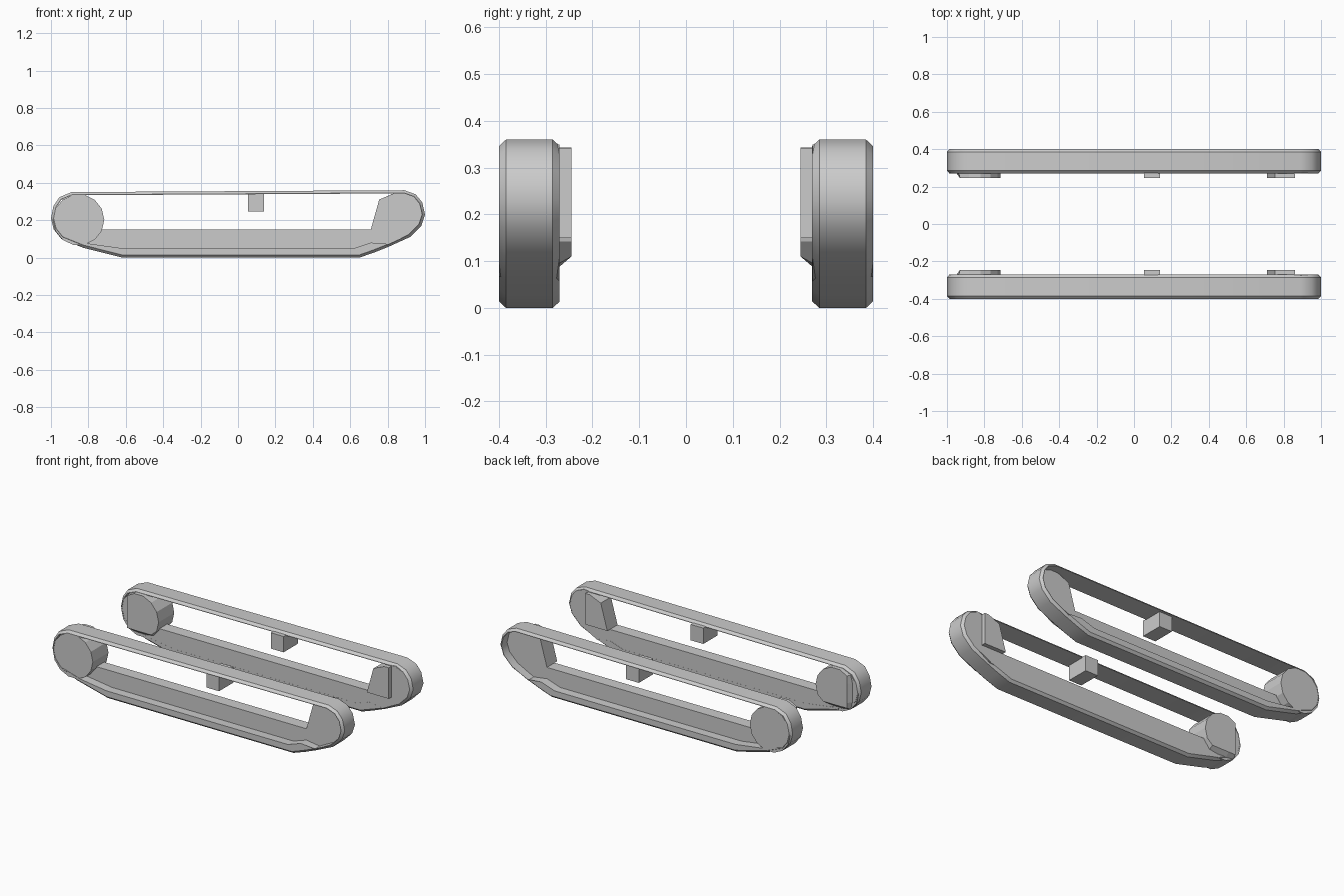
import bpy, bmesh, math
from mathutils import Vector

if "Cube" in bpy.data.objects:
    bpy.data.objects.remove(bpy.data.objects["Cube"])


def finish(name, bm, smooth=None):
    """Turn a bmesh into an object mirrored to the other side of the vehicle."""
    bmesh.ops.recalc_face_normals(bm, faces=bm.faces)
    mesh = bpy.data.meshes.new(name)
    bm.to_mesh(mesh)
    bm.free()
    ob = bpy.data.objects.new(name, mesh)
    bpy.context.collection.objects.link(ob)
    mod = ob.modifiers.new("mirror", 'MIRROR')
    mod.use_axis = (False, True, False)
    if smooth:
        bpy.ops.object.select_all(action='DESELECT')
        ob.select_set(True)
        bpy.context.view_layer.objects.active = ob
        bpy.ops.object.shade_smooth_by_angle(angle=math.radians(smooth))
    return ob


def bridge(bm, a, b):
    n = len(a)
    for i in range(n):
        j = (i + 1) % n
        bm.faces.new((a[i], a[j], b[j], b[i]))


def prism(name, profile, y0, y1):
    """Extrude an x-z profile between two y positions."""
    bm = bmesh.new()
    a, b = [[bm.verts.new((x, y, z)) for x, z in profile] for y in (y0, y1)]
    bm.faces.new(a)
    bm.faces.new(b)
    bridge(bm, a, b)
    return finish(name, bm)


def inset(loop, d):
    """Offset a counter-clockwise closed loop inwards."""
    out = []
    n = len(loop)
    for i in range(n):
        p, q, r = (Vector(loop[k % n]) for k in (i - 1, i, i + 1))
        e, f = (q - p).normalized(), (r - q).normalized()
        m = (Vector((-e.y, e.x)) + Vector((-f.y, f.x))).normalized()
        out.append(tuple(q + m * d))
    return out


# Track belt: chamfered tread ring, thicker along the bottom run
outer = [(-0.62, 0.0), (0.65, 0.0), (0.73, 0.028), (0.81, 0.06), (0.92, 0.11),
         (0.98, 0.17), (1.0, 0.23), (0.985, 0.295), (0.95, 0.338), (0.89, 0.36),
         (0.0, 0.355), (-0.89, 0.35), (-0.955, 0.323), (-0.987, 0.275),
         (-1.0, 0.21), (-0.985, 0.15), (-0.945, 0.10), (-0.83, 0.053)]
side = inset(outer, 0.014)
inner = inset(outer, 0.017)
inner[0:4] = [(-0.62, 0.05), (0.62, 0.05), (0.71, 0.08), (0.80, 0.067)]
inner[-1] = (-0.80, 0.075)
bm = bmesh.new()
section = [(inner, 0.27), (side, 0.27), (outer, 0.285),
           (outer, 0.385), (side, 0.40), (inner, 0.40)]
rings = [[bm.verts.new((x, y, z)) for x, z in lp] for lp, y in section]
for k in range(len(rings)):
    bridge(bm, rings[k - 1], rings[k])
finish("track_belt", bm, 35)

# Side frame with the drive housing, recessed on the outer face
frame = [(-0.83, 0.065), (-0.79, 0.15), (0.71, 0.15), (0.755, 0.31), (0.84, 0.346),
         (0.89, 0.35), (0.942, 0.327), (0.972, 0.29), (0.985, 0.23),
         (0.967, 0.178), (0.91, 0.122), (0.80, 0.064), (0.64, 0.03), (-0.62, 0.03)]
prism("track_frame", frame, 0.2705, 0.345)

# Drive mount pad on the inner face
prism("drive_pad", [(0.71, 0.15), (0.86, 0.15), (0.86, 0.342), (0.83, 0.342),
                    (0.755, 0.31)], 0.245, 0.30)

# Front idler wheel, flush with the outer face
n = 14
disc = [(-0.852 + 0.137 * math.cos(2 * math.pi * i / n),
         0.202 + 0.137 * math.sin(2 * math.pi * i / n)) for i in range(n)]
prism("idler_wheel", disc, 0.271, 0.398)

# Idler hub: raised inner boss with sloping front and lower edges
bm = bmesh.new()
big = [bm.verts.new((max(x, -0.95), 0.272, max(z, 0.087))) for x, z in disc]
small = [bm.verts.new((max(x, -0.93), 0.245, max(z, 0.11))) for x, z in disc]
bridge(bm, big, small)
bm.faces.new(big)
bm.faces.new(small)
bmesh.ops.remove_doubles(bm, verts=bm.verts, dist=0.0005)
finish("idler_hub", bm)

# Upper support block under the top run
prism("support_block", [(0.053, 0.245), (0.14, 0.245), (0.14, 0.343),
                        (0.053, 0.343)], 0.245, 0.385)
